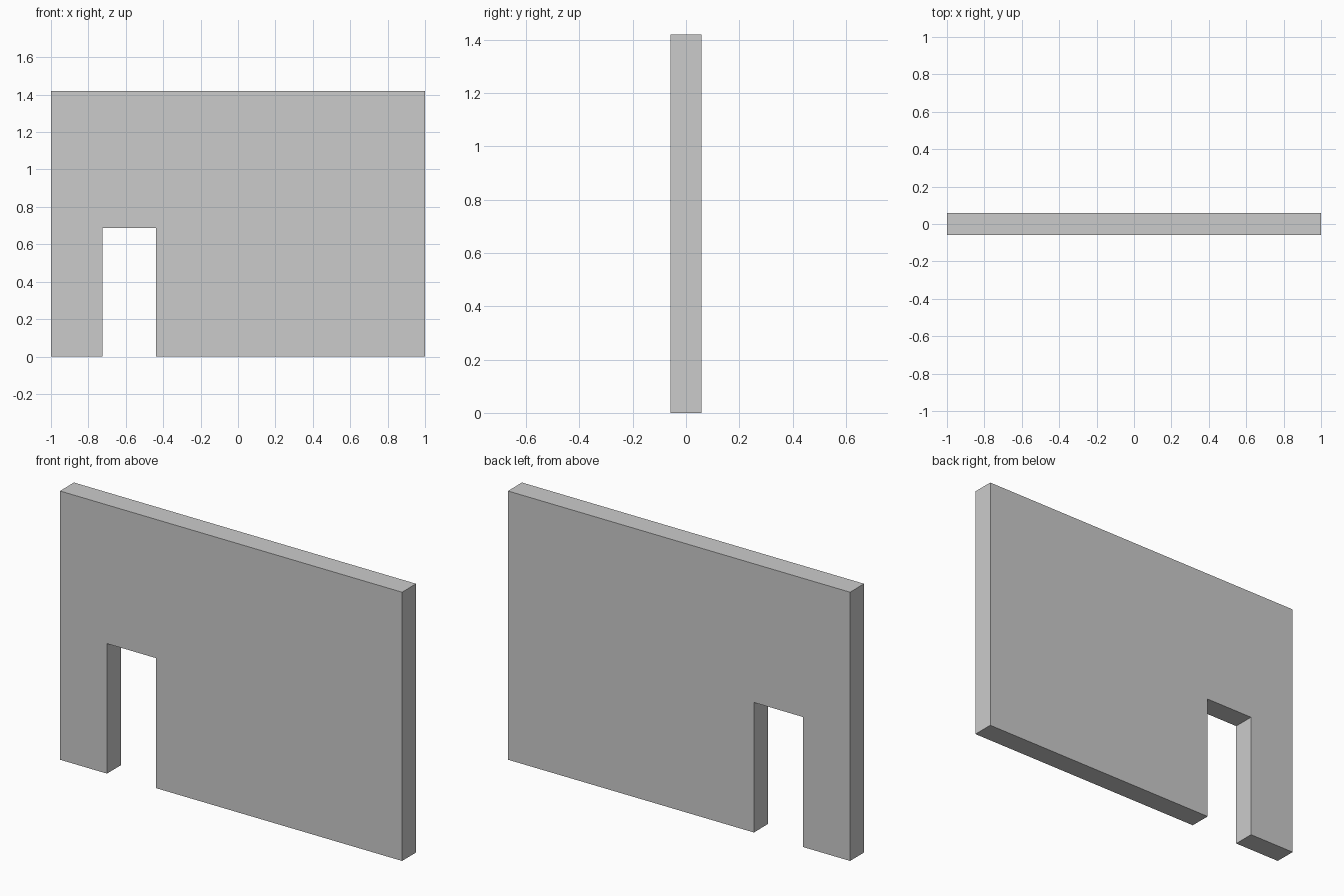
import bpy, bmesh

if "Cube" in bpy.data.objects:
    bpy.data.objects.remove(bpy.data.objects["Cube"])

HALF_W, HEIGHT, THICK = 1.0, 1.42, 0.117
DOOR_L, DOOR_R, DOOR_H = -0.725, -0.438, 0.687

# Wall outline with the doorway notch, seen from the front (x, z)
profile = [(-HALF_W, 0), (DOOR_L, 0), (DOOR_L, DOOR_H), (DOOR_R, DOOR_H),
           (DOOR_R, 0), (HALF_W, 0), (HALF_W, HEIGHT), (-HALF_W, HEIGHT)]

# Extrude the outline through the wall thickness
bm = bmesh.new()
front = bm.faces.new([bm.verts.new((x, -THICK / 2, z)) for x, z in profile])
ext = bmesh.ops.extrude_face_region(bm, geom=[front], use_keep_orig=True)
verts = [g for g in ext["geom"] if isinstance(g, bmesh.types.BMVert)]
bmesh.ops.translate(bm, verts=verts, vec=(0, THICK, 0))
bmesh.ops.recalc_face_normals(bm, faces=bm.faces)

mesh = bpy.data.meshes.new("wall_with_doorway")
bm.to_mesh(mesh)
bm.free()
bpy.context.collection.objects.link(bpy.data.objects.new("wall_with_doorway", mesh))
